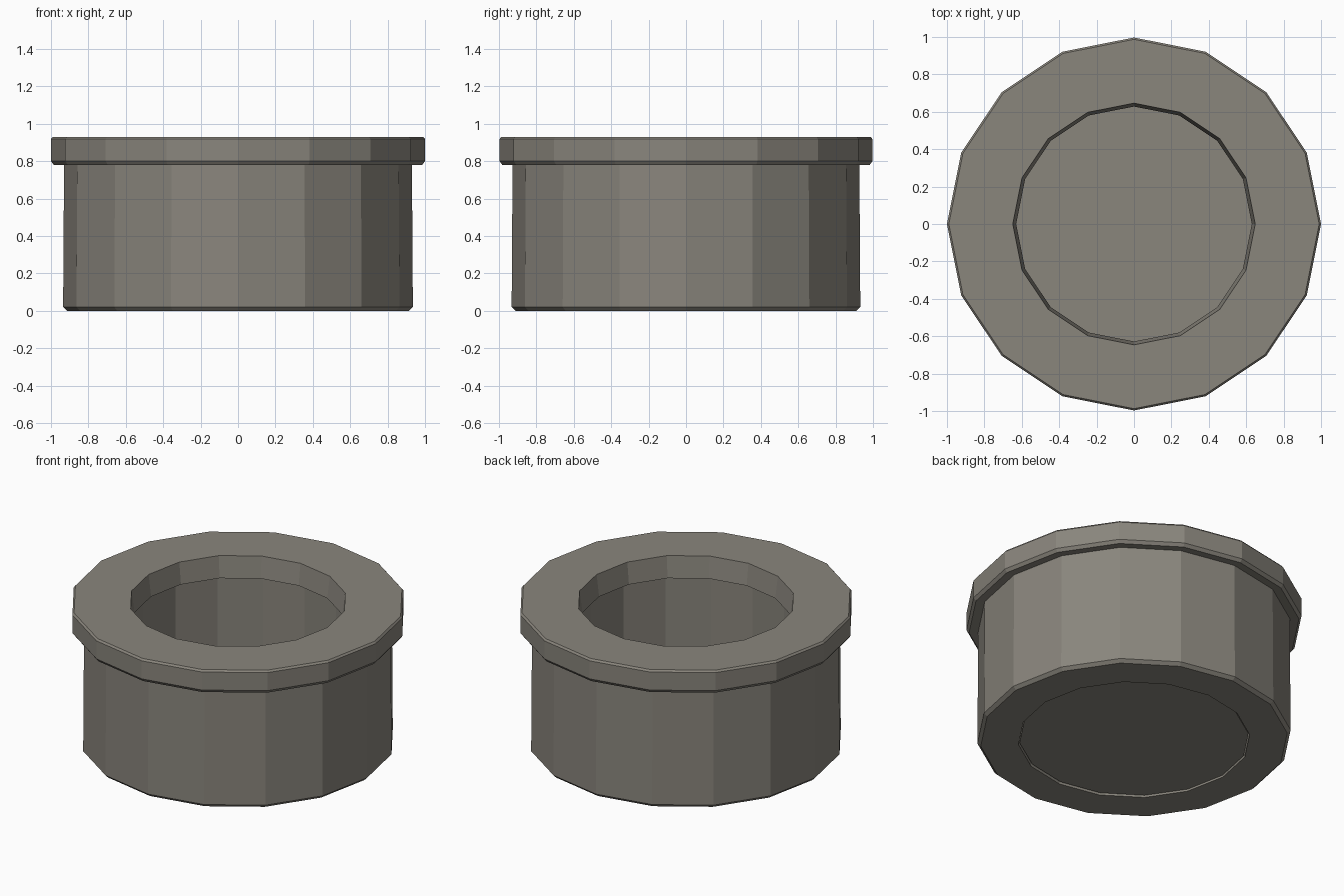
import bpy, bmesh, math

if "Cube" in bpy.data.objects:
    bpy.data.objects.remove(bpy.data.objects["Cube"])

SIDES = 16

# Dark warm grey stone
stone = bpy.data.materials.new("stone")
stone.diffuse_color = (0.252, 0.236, 0.203, 1)
stone.use_nodes = True
stone.node_tree.nodes["Principled BSDF"].inputs["Base Color"].default_value = stone.diffuse_color


def lathe(name, profile, sy=1.0):
    """Revolve a closed (radius, z) profile; radius 0 points become a single pole."""
    bm = bmesh.new()
    rings = []
    for r, z in profile:
        if r == 0:
            rings.append([bm.verts.new((0, 0, z))] * SIDES)
        else:
            rings.append([bm.verts.new((r * math.cos(2 * math.pi * i / SIDES),
                                        r * sy * math.sin(2 * math.pi * i / SIDES), z))
                          for i in range(SIDES)])
    for k, a in enumerate(rings):
        b = rings[(k + 1) % len(rings)]
        for i in range(SIDES):
            j = (i + 1) % SIDES
            quad = list(dict.fromkeys([a[i], a[j], b[j], b[i]]))
            if len(quad) > 2:
                bm.faces.new(quad)
    bmesh.ops.recalc_face_normals(bm, faces=bm.faces)
    mesh = bpy.data.meshes.new(name)
    bm.to_mesh(mesh)
    bm.free()
    mesh.materials.append(stone)
    obj = bpy.data.objects.new(name, mesh)
    bpy.context.collection.objects.link(obj)
    return obj


# Pot wall with chamfered foot, overhanging rim and inner lip
lathe("pot_body", [
    (0.69, 0.0), (0.915, 0.0), (0.935, 0.02), (0.93, 0.785),
    (0.985, 0.78), (1.0, 0.80), (1.0, 0.918), (0.99, 0.93),
    (0.648, 0.93), (0.63, 0.79), (0.69, 0.785),
], 0.997)

# Slightly recessed floor
lathe("pot_floor", [(0, 0.01), (0.685, 0.01), (0.685, 0.035), (0, 0.035)], 0.99)
